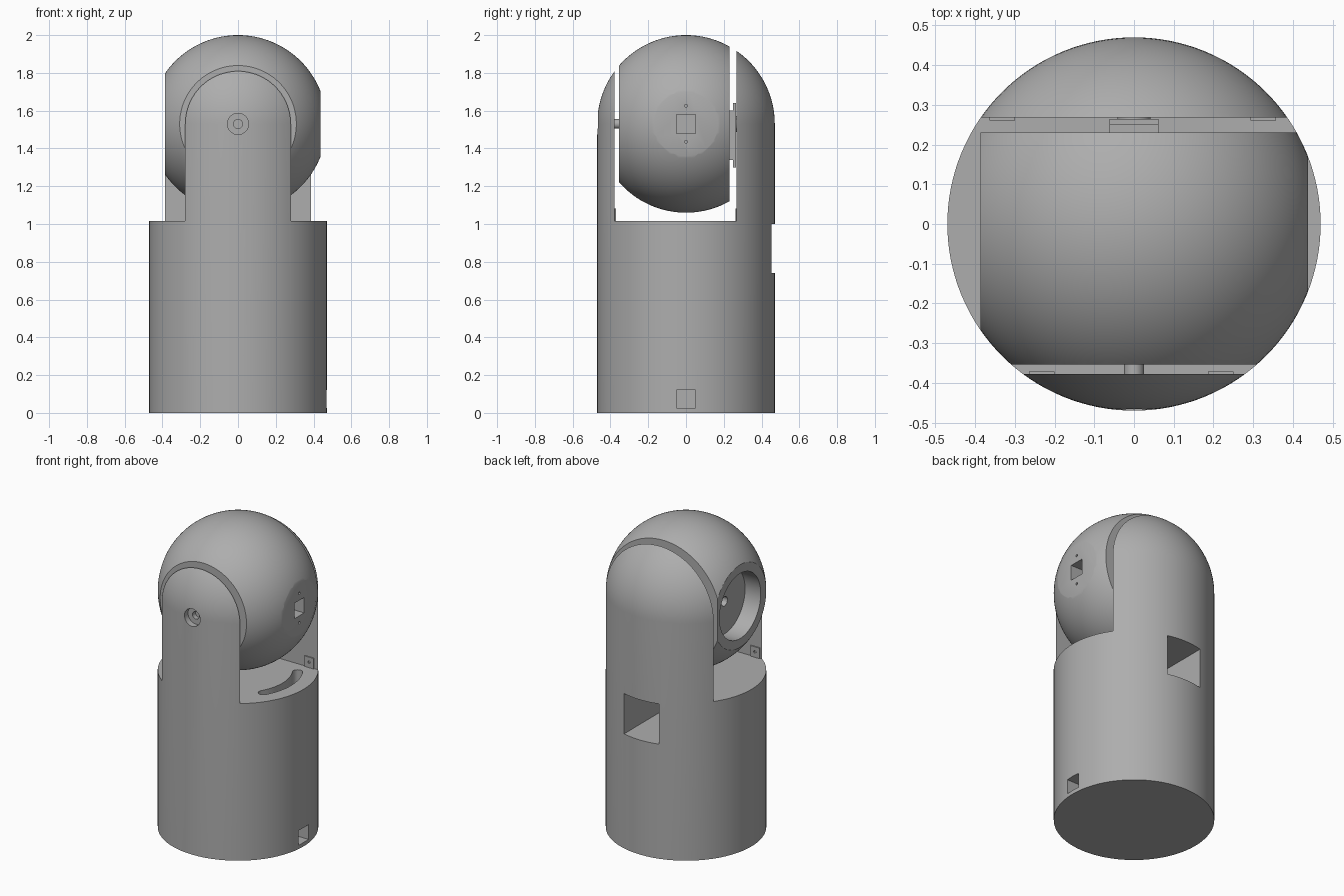
import bpy, bmesh, math
from mathutils import Matrix, Vector

if "Cube" in bpy.data.objects:
    bpy.data.objects.remove(bpy.data.objects["Cube"], do_unlink=True)

R = 0.47          # shared radius of base, arms and head
PIVOT = 1.53      # height of the tilt axis

grey = bpy.data.materials.new("matte grey")
grey.use_nodes = True
grey.diffuse_color = (0.42, 0.42, 0.42, 1)
grey.node_tree.nodes["Principled BSDF"].inputs["Base Color"].default_value = (0.42, 0.42, 0.42, 1)


def add(name, bm):
    bmesh.ops.recalc_face_normals(bm, faces=bm.faces)
    mesh = bpy.data.meshes.new(name)
    bm.to_mesh(mesh)
    bm.free()
    mesh.materials.append(grey)
    obj = bpy.data.objects.new(name, mesh)
    bpy.context.collection.objects.link(obj)
    return obj


def box(name, x, y, z):
    bm = bmesh.new()
    bmesh.ops.create_cube(bm, size=1)
    for v in bm.verts:
        v.co = [(lo + hi) / 2 + c * (hi - lo) for c, (lo, hi) in zip(v.co, (x, y, z))]
    return add(name, bm)


def rod(name, axis, start, end, r, r_end=None, sides=48):
    """Cylinder or cone along an axis letter, from start to end."""
    bm = bmesh.new()
    start, end = Vector(start), Vector(end)
    turn = Vector((0, 0, 1)).rotation_difference(end - start).to_matrix().to_4x4()
    bmesh.ops.create_cone(bm, cap_ends=True, segments=sides, radius1=r,
                          radius2=r if r_end is None else r_end, depth=(end - start).length,
                          matrix=Matrix.Translation((start + end) / 2) @ turn)
    return add(name, bm)


def lathe(name, profile, steps=128):
    bm = bmesh.new()
    verts = [bm.verts.new((r, 0, z)) for r, z in profile]
    edges = [bm.edges.new(pair) for pair in zip(verts, verts[1:])]
    bmesh.ops.spin(bm, geom=verts + edges, cent=(0, 0, 0), axis=(0, 0, 1),
                   angle=math.tau, steps=steps)
    bmesh.ops.remove_doubles(bm, verts=bm.verts, dist=0.0001)
    return add(name, bm)


def prism(name, outline, z0, z1):
    bm = bmesh.new()
    face = bm.faces.new([bm.verts.new((x, y, z0)) for x, y in outline])
    top = bmesh.ops.extrude_face_region(bm, geom=[face])["geom"]
    bmesh.ops.translate(bm, vec=(0, 0, z1 - z0),
                        verts=[g for g in top if isinstance(g, bmesh.types.BMVert)])
    return add(name, bm)


def cut(obj, cutters):
    """Subtract the cutters one by one, then remove them."""
    bpy.context.view_layer.objects.active = obj
    for cutter in cutters:
        cutter.hide_render = True
        mod = obj.modifiers.new("cut", "BOOLEAN")
        mod.operation, mod.solver, mod.object = "DIFFERENCE", "EXACT", cutter
        bpy.ops.object.modifier_apply(modifier=mod.name)
        bpy.data.objects.remove(cutter, do_unlink=True)


def arc(r, a0, a1, n, cx=0, cy=0):
    return [(cx + r * math.cos(a0 + (a1 - a0) * i / n), cy + r * math.sin(a0 + (a1 - a0) * i / n))
            for i in range(n + 1)]


# Base with two upright rounded arms
dome = arc(R, 0, math.pi / 2, 32, 0, PIVOT)
dome[-1] = (0, PIVOT + R)
body = lathe("base_and_arms", [(0, 0), (R, 0)] + dome)

# Curved cable slot outline with rounded ends
half, mid, wide = math.radians(30), 0.35, 0.03
ends = [(mid * math.cos(half), s * mid * math.sin(half)) for s in (-1, 1)]
slot = (arc(mid + wide, -half, half, 16)
        + arc(wide, half, half + math.pi, 8, *ends[1])[1:]
        + arc(mid - wide, half, -half, 16)[1:]
        + arc(wide, math.pi - half, math.tau - half, 8, *ends[0])[1:-1])

cut(body, [
    box("head_gap", (-1, 1), (-0.378, 0.268), (1.015, 2.2)),
    box("rear_window", (-0.125, 0.125), (-0.1, 0.6), (0.74, 1.0)),
    box("side_port", (0.25, 0.6), (-0.05, 0.05), (0.025, 0.12)),
    prism("cable_slot", slot, 0.8, 1.1),
    rod("screw_recess", "y", (0, -0.6, PIVOT), (0, -0.43, PIVOT), 0.056),
    rod("screw_hole", "y", (0, -0.5, PIVOT), (0, -0.4, PIVOT), 0.024),
])

# Ball head, trimmed flat on four sides
bm = bmesh.new()
bmesh.ops.create_uvsphere(bm, u_segments=128, v_segments=64, radius=R,
                          matrix=Matrix.Translation((0, 0, PIVOT)))
head = add("ball_head", bm)
cut(head, [
    box("trim_left", (0.438, 1), (-1, 1), (0.5, 2.5)),
    box("trim_right", (-1, -0.387), (-1, 1), (0.5, 2.5)),
    box("trim_front", (-1, 1), (-1, -0.354), (0.5, 2.5)),
    box("trim_back", (-1, 1), (0.231, 1), (0.5, 2.5)),
    rod("lens_bore", "x", (-0.6, 0, PIVOT), (-0.275, 0, PIVOT), 0.21, sides=96),
    rod("lens_hole", "x", (-0.4, 0, PIVOT), (-0.15, 0, PIVOT), 0.03),
    box("square_port", (0.3, 0.6), (-0.05, 0.05), (PIVOT - 0.05, PIVOT + 0.05)),
] + [rod("pin_hole", "x", (0.36, 0, PIVOT + dz), (0.6, 0, PIVOT + dz), 0.008, sides=16)
     for dz in (-0.095, 0.095)])

# Pivot pin at the front, drive unit with flange and horn at the back
parts = [
    body, head,
    rod("front_pivot", "y", (0, -0.385, PIVOT), (0, -0.35, PIVOT), 0.025),
    box("drive_body", (-0.062, 0.062), (0.225, 0.25), (1.34, 1.6)),
    box("drive_flange", (-0.062, 0.062), (0.25, 0.264), (1.3, 1.64)),
    rod("drive_horn", "y", (0, 0.26, PIVOT), (0, 0.275, PIVOT), 0.042),
]

# Small drilled mounting plates at the feet of the arms
for side, y0, y1, xs in (("front", -0.38, -0.371, (-0.232, 0.218)),
                         ("back", 0.261, 0.27, (-0.332, 0.325))):
    for x in xs:
        plate = box(f"{side}_plate", (x - 0.032, x + 0.032), (y0, y1), (1.013, 1.083))
        cut(plate, [rod("plate_hole", "y", (x, y0 - 0.1, 1.05), (x, y1 + 0.1, 1.05), 0.008, sides=16)])
        parts.append(plate)

# Smooth curved walls, crisp edges
bpy.ops.object.select_all(action="DESELECT")
for obj in parts:
    obj.select_set(True)
bpy.context.view_layer.objects.active = body
bpy.ops.object.shade_smooth_by_angle(angle=math.radians(30))
